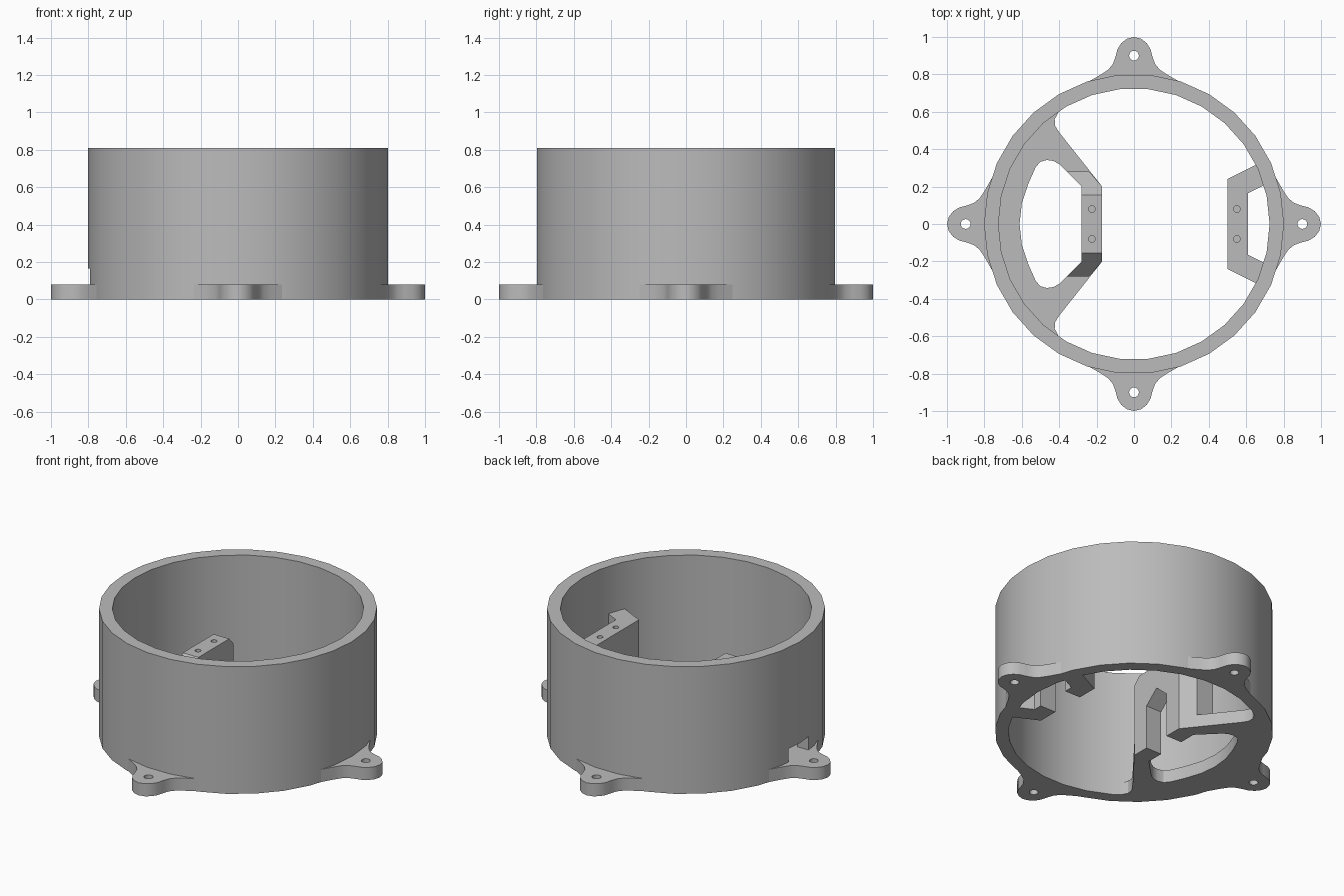
import bpy, bmesh, math

cube = bpy.data.objects.get("Cube")
if cube:
    bpy.data.objects.remove(cube, do_unlink=True)

grey = bpy.data.materials.new("plain_grey")
grey.use_nodes = True
grey.diffuse_color = (0.5, 0.5, 0.5, 1)
grey.node_tree.nodes["Principled BSDF"].inputs["Base Color"].default_value = (0.5, 0.5, 0.5, 1)


def prism(name, pts, lo, hi, axis="Z"):
    """Extrude an outline: (x, y) points along Z, or (y, z) points along X."""
    place = (lambda a, b, c: (a, b, c)) if axis == "Z" else (lambda a, b, c: (c, a, b))
    bm = bmesh.new()
    ends = [[bm.verts.new(place(a, b, c)) for a, b in pts] for c in (lo, hi)]
    for loop in ends:
        bm.faces.new(loop)
    n = len(pts)
    for i in range(n):
        j = (i + 1) % n
        bm.faces.new((ends[0][i], ends[0][j], ends[1][j], ends[1][i]))
    bmesh.ops.recalc_face_normals(bm, faces=bm.faces)
    mesh = bpy.data.meshes.new(name)
    bm.to_mesh(mesh)
    bm.free()
    mesh.materials.append(grey)
    obj = bpy.data.objects.new(name, mesh)
    bpy.context.collection.objects.link(obj)
    return obj


def circle(x, y, r, n):
    return [(x + r * math.cos(math.tau * i / n), y + r * math.sin(math.tau * i / n))
            for i in range(n)]


def mirrored(half):
    """Close an outline by reflecting it across y = 0."""
    return half + [(x, -y) for x, y in reversed(half) if abs(y) > 1e-6]


def activate(obj):
    bpy.ops.object.select_all(action="DESELECT")
    obj.select_set(True)
    bpy.context.view_layer.objects.active = obj


def cut(obj, *cutters):
    for cutter in cutters:
        mod = obj.modifiers.new("cut", "BOOLEAN")
        mod.operation = "DIFFERENCE"
        mod.solver = "EXACT"
        mod.object = cutter
        activate(obj)
        bpy.ops.object.modifier_apply(modifier=mod.name)
        bpy.data.objects.remove(cutter, do_unlink=True)


def screw_holes(x):
    return [prism("hole_cutter", circle(x, y, 0.018, 16), 0.4, 0.6) for y in (-0.08, 0.08)]


def gable_slot(w, x0, x1):
    """Passage with a pointed roof, open at the floor."""
    return prism("slot_cutter", [(-w, -0.1), (w, -0.1), (w, 0.28), (0, 0.36), (-w, 0.28)],
                 x0, x1, "X")


# Round housing wall with a small cable window above one lug
wall = prism("housing_wall", circle(0, 0, 0.802, 30), 0, 0.81)
cut(wall, prism("bore_cutter", circle(0, 0, 0.725, 30), -0.1, 1),
    prism("window_cutter", [(-0.1, 0.08), (0.1, 0.08), (0.1, 0.165), (-0.1, 0.165)],
          -0.9, -0.6, "X"))
parts = [wall]

# Four mounting lugs flaring into the wall
lug_half = [(1, 0), (0.99, 0.038), (0.967, 0.068), (0.935, 0.088), (0.89, 0.1),
            (0.855, 0.113), (0.825, 0.138), (0.8, 0.175), (0.78, 0.21), (0.74, 0.28)]
for i, side in enumerate(("left", "back", "right", "front")):
    c, s = math.cos(i * math.pi / 2), math.sin(i * math.pi / 2)
    outline = [(c * u - s * w, s * u + c * w) for u, w in mirrored(lug_half)]
    lug = prism(side + "_lug", outline, 0, 0.08)
    cut(lug, prism("hole_cutter", circle(0.9 * c, 0.9 * s, 0.026, 20), -0.1, 0.2))
    parts.append(lug)

# Floor plate with a rounded opening
arc = [math.radians(a) for a in range(126, 181, 6)]
plate_half = [(-0.17, 0.2), (-0.4, 0.49), (-0.422, 0.525), (-0.424, 0.56), (-0.4, 0.605)]
plate_half += [(0.745 * math.cos(a), 0.745 * math.sin(a)) for a in arc]
plate = prism("floor_plate", mirrored(plate_half), 0, 0.08)
opening = [(-0.28, 0.2), (-0.36, 0.28), (-0.4, 0.32), (-0.43, 0.337), (-0.465, 0.342),
           (-0.5, 0.333), (-0.525, 0.305), (-0.565, 0.215), (-0.6, 0.11), (-0.612, 0)]
cut(plate, prism("opening_cutter", mirrored(opening), -0.1, 0.2),
    gable_slot(0.09, -0.4, -0.1))
parts.append(plate)

# Tall post with swept wings and sloped shoulders
post = prism("right_post", mirrored([(-0.17, 0.2), (-0.24, 0.28), (-0.36, 0.28), (-0.28, 0.2)]),
             0, 0.51)
shoulders = [prism("shoulder_cutter",
                   [(s * 0.155, 0.51), (s * 0.155, 0.6), (s * 0.4, 0.6), (s * 0.4, 0.24)],
                   -0.6, 0, "X") for s in (-1, 1)]
cut(post, gable_slot(0.09, -0.4, -0.1), *shoulders, *screw_holes(-0.225))
parts.append(post)

# Bracket post joined to the wall by two arms
bracket = prism("left_bracket",
                mirrored([(0.5, 0.24), (0.67, 0.325), (0.71, 0.215), (0.61, 0.165)][::-1]),
                0, 0.51)
cut(bracket, gable_slot(0.11, 0.4, 0.65), *screw_holes(0.55))
parts.append(bracket)

# Smooth the curved sides, keep the edges sharp
for obj in parts:
    activate(obj)
    bpy.ops.object.shade_smooth_by_angle(angle=math.radians(30))
